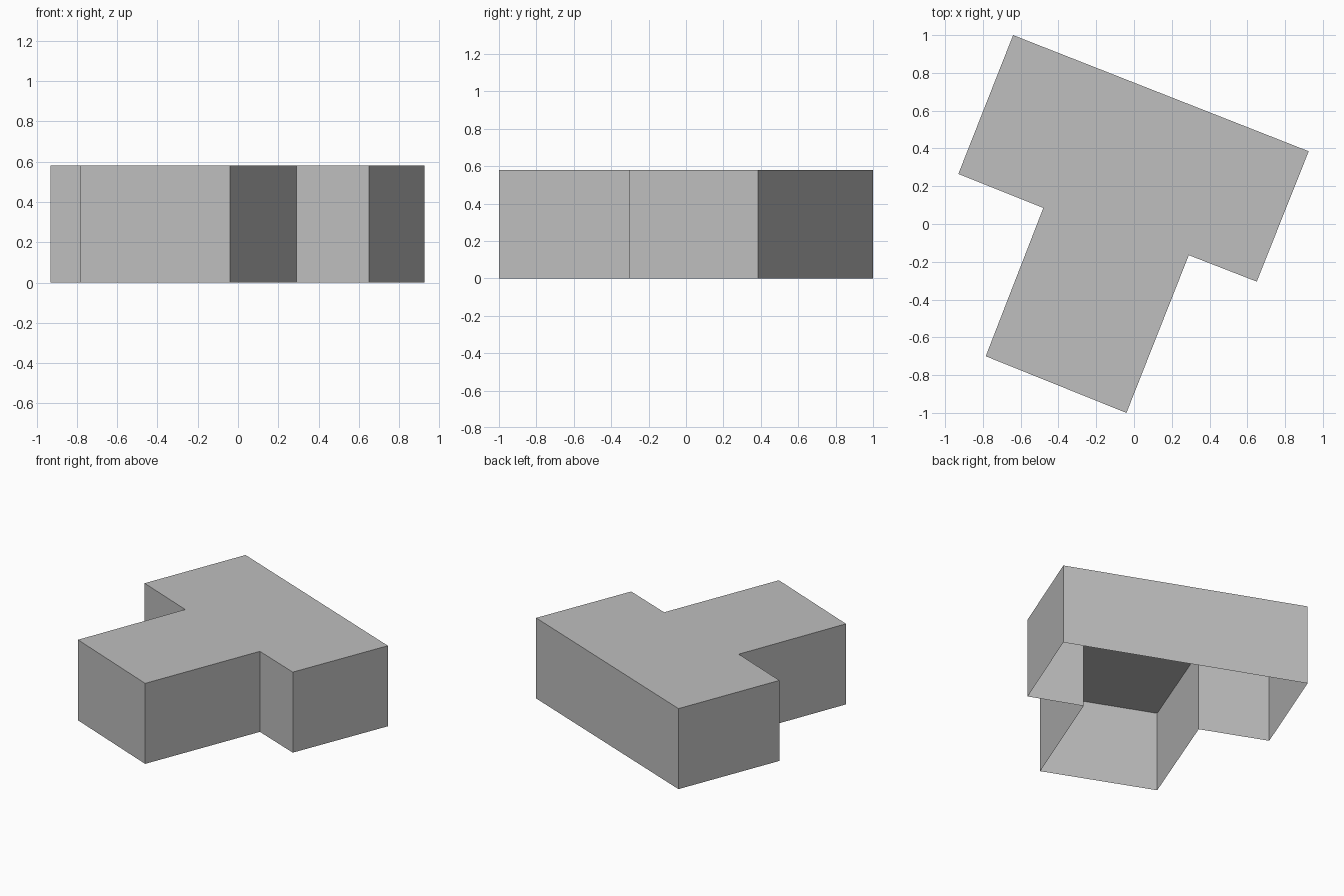
import bpy
import bmesh

if "Cube" in bpy.data.objects:
    bpy.data.objects.remove(bpy.data.objects["Cube"])

HEIGHT = 0.58

# Plain grey used all over
grey = bpy.data.materials.new("light_grey")
grey.use_nodes = True
colour = (0.52, 0.52, 0.52, 1)
grey.diffuse_color = colour
grey.node_tree.nodes["Principled BSDF"].inputs["Base Color"].default_value = colour

# T-shaped outline, counter-clockwise from the back corner
outline = [
    (-0.64, 1.0), (-0.93, 0.265), (-0.48, 0.085), (-0.785, -0.7),
    (-0.04, -1.0), (0.29, -0.165), (0.65, -0.305), (0.925, 0.385),
]

# Roof slab with walls dropped to the ground, left open underneath
bm = bmesh.new()
top = [bm.verts.new((x, y, HEIGHT)) for x, y in outline]
base = [bm.verts.new((x, y, 0)) for x, y in outline]
bm.faces.new(top)
for i in range(len(outline)):
    j = (i + 1) % len(outline)
    bm.faces.new((base[i], base[j], top[j], top[i]))

mesh = bpy.data.meshes.new("building_shell")
bm.to_mesh(mesh)
bm.free()
mesh.materials.append(grey)
shell = bpy.data.objects.new("building_shell", mesh)
bpy.context.collection.objects.link(shell)
